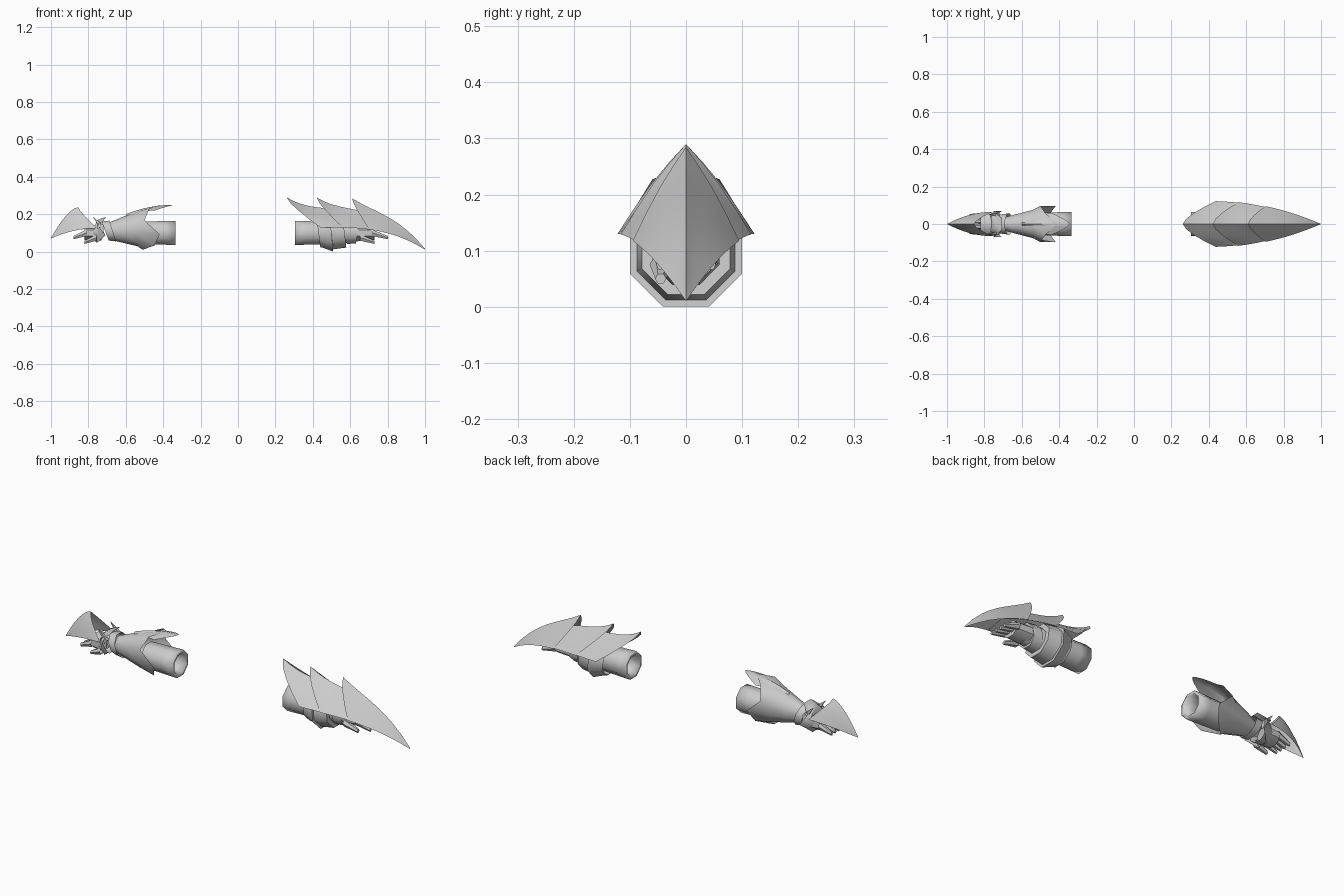
import bpy
from math import sin, cos, pi, radians

default_cube = bpy.data.objects.get("Cube")
if default_cube:
    bpy.data.objects.remove(default_cube, do_unlink=True)

grey = (0.6, 0.6, 0.6, 1)
metal = bpy.data.materials.new("plain grey metal")
metal.use_nodes = True
metal.diffuse_color = grey
metal.node_tree.nodes["Principled BSDF"].inputs["Base Color"].default_value = grey


def mix(start, end, factor):
    return start + (end - start) * factor


def skin(name, rows, closed):
    """Join rows of points into one surface; closed rows form a capped tube."""
    count = len(rows[0])
    points = [point for row in rows for point in row]
    faces = []
    for row in range(len(rows) - 1):
        here, there = row * count, (row + 1) * count
        for i in range(count if closed else count - 1):
            j = (i + 1) % count
            faces.append((here + i, here + j, there + j, there + i))
    if closed:
        faces.append(range(len(points) - count, len(points)))
    mesh = bpy.data.meshes.new(name)
    mesh.from_pydata(points, [], faces)
    mesh.materials.append(metal)
    part = bpy.data.objects.new(name, mesh)
    bpy.context.collection.objects.link(part)
    bpy.ops.object.select_all(action='DESELECT')
    part.select_set(True)
    bpy.context.view_layer.objects.active = part
    bpy.ops.object.mode_set(mode='EDIT')
    bpy.ops.mesh.select_all(action='SELECT')
    bpy.ops.mesh.normals_make_consistent(inside=False)
    bpy.ops.object.mode_set(mode='OBJECT')
    bpy.ops.object.shade_smooth_by_angle(angle=radians(50))
    return part


def tube(name, start, end, radius, end_radius, height, end_height=None,
         y=0, sides=8, turn=0.5, narrow=1, lean=0, spikes=0):
    """Tapered tube along x; spikes makes three points on its starting rim."""
    if end_height is None:
        end_height = height
    rows = []
    for step in range(4):
        s = step / 3
        size = mix(radius, end_radius, s)
        row = []
        for i in range(sides):
            angle = 2 * pi * (i + turn) / sides
            shift = lean * cos(angle)
            if step == 0:
                shift += spikes * cos(3 * angle)
            row.append((mix(start, end, s) + shift,
                        y + size * narrow * sin(angle),
                        mix(height, end_height, s) + size * cos(angle)))
        rows.append(row)
    return skin(name, rows, closed=True)


def shell(name, path, bulge):
    """Mirrored ridged plate; path gives its ridge and its edge at s from 0 to 1."""
    rows = []
    for step in range(9):
        ridge_x, ridge_z, edge_x, edge_y, edge_z = path(step / 8)
        row = []
        for i in range(-4, 5):
            t = abs(i) / 4
            swell = bulge * sin(pi * t) * (1 - step / 8)
            row.append((mix(ridge_x, edge_x, t ** 1.5), edge_y * i / 4,
                        mix(ridge_z, edge_z, t) + swell))
        rows.append(row)
    skin(name, rows, closed=False)


def sleeve(side, start, end):
    part = tube(side + "_sleeve", start, end, radius=0.07, end_radius=0.065, height=0.1)
    wall = part.modifiers.new("wall", 'SOLIDIFY')
    wall.thickness = 0.015


def hand(side, start, reach):
    """Palm, four curled fingers and a thumb; the sign of reach sets the direction."""
    knuckles = start + reach * 0.9
    tube(side + "_palm", start, start + reach, radius=0.045, end_radius=0.04,
         height=0.1, narrow=1.3)
    for i in range(4):
        tube(f"{side}_finger_{i + 1}", knuckles, knuckles + reach * 0.75,
             radius=0.02, end_radius=0.01, height=0.1, end_height=0.075,
             y=(i - 1.5) * 0.03, sides=6, narrow=0.8)
    tube(side + "_thumb", start + reach * 0.3, start + reach, radius=0.02,
         end_radius=0.01, height=0.075, end_height=0.05, y=-0.045, sides=6)


# Left arm under the plates
sleeve("left", start=0.305, end=0.48)
tube("left_forearm", 0.44, 0.66, radius=0.085, end_radius=0.045, height=0.1)
tube("left_rear_band", 0.43, 0.5, radius=0.08, end_radius=0.108, height=0.1, lean=-0.01)
tube("left_front_band", 0.5, 0.57, radius=0.095, end_radius=0.085, height=0.1, lean=-0.01)
tube("left_wrist_band", 0.59, 0.64, radius=0.065, end_radius=0.06, height=0.1, lean=0.01)
hand("left", start=0.62, reach=0.11)


# Three overlapping plates that share one ridge line and one lower edge
def left_path(start, end, sink):
    def path(s):
        ridge_x = mix(start, end, s)
        edge_x = ridge_x + (1 - ridge_x) * 0.24
        fall = max(0, (ridge_x - 0.45) / 0.55) ** 3
        along = max(0, (edge_x - 0.44) / 0.56)
        flare = 0.05 * (1 - s) ** 4
        drop = sink * s
        return (ridge_x, 0.24 - 0.225 * fall + flare - drop,
                edge_x, 0.122 * (1 - along ** 2) - drop / 2,
                0.13 - 0.12 * along ** 3)
    return path


for label, start, end, sink in (("rear", 0.26, 0.6, 0.015),
                                ("middle", 0.42, 0.75, 0.015),
                                ("claw", 0.61, 1, 0)):
    shell(f"left_{label}_plate", left_path(start, end, sink), bulge=0.01)

# Right arm: sleeve, spiked forearm guard, wrist and hand
sleeve("right", start=-0.335, end=-0.52)
tube("right_forearm_guard", -0.46, -0.69, radius=0.12, end_radius=0.045,
     height=0.13, end_height=0.11, sides=10, turn=0, narrow=0.85, spikes=0.05)
tube("right_wrist_band", -0.67, -0.71, radius=0.06, end_radius=0.055, height=0.11, lean=-0.02)
tube("right_cuff", -0.73, -0.77, radius=0.075, end_radius=0.055, height=0.115,
     lean=0.015, spikes=0.03)
for label, y in (("front", -0.05), ("back", 0.05)):
    tube(f"right_cuff_point_{label}", -0.72, -0.775, radius=0.03, end_radius=0.002,
         height=0.12, end_height=0.185, y=y, sides=4, narrow=0.5)
hand("right", start=-0.73, reach=-0.09)


# Spike running back over the guard
def guard_path(s):
    ridge_x = mix(-0.345, -0.6, s)
    ridge_z = 0.25 - 0.05 * s ** 2
    return ridge_x, ridge_z, ridge_x - 0.1 * (1 - s), 0.06 - 0.04 * s, ridge_z - 0.03


# Claw plate over the right hand
def claw_path(s):
    ridge_x = mix(-0.855, -1, s)
    return (ridge_x, 0.237 - 0.165 * s ** 1.6, ridge_x + 0.1 * (1 - s),
            0.065 * (1 - s ** 2), 0.125 - 0.055 * s ** 2)


shell("right_guard_spike", guard_path, bulge=0.005)
shell("right_claw_plate", claw_path, bulge=0.01)
